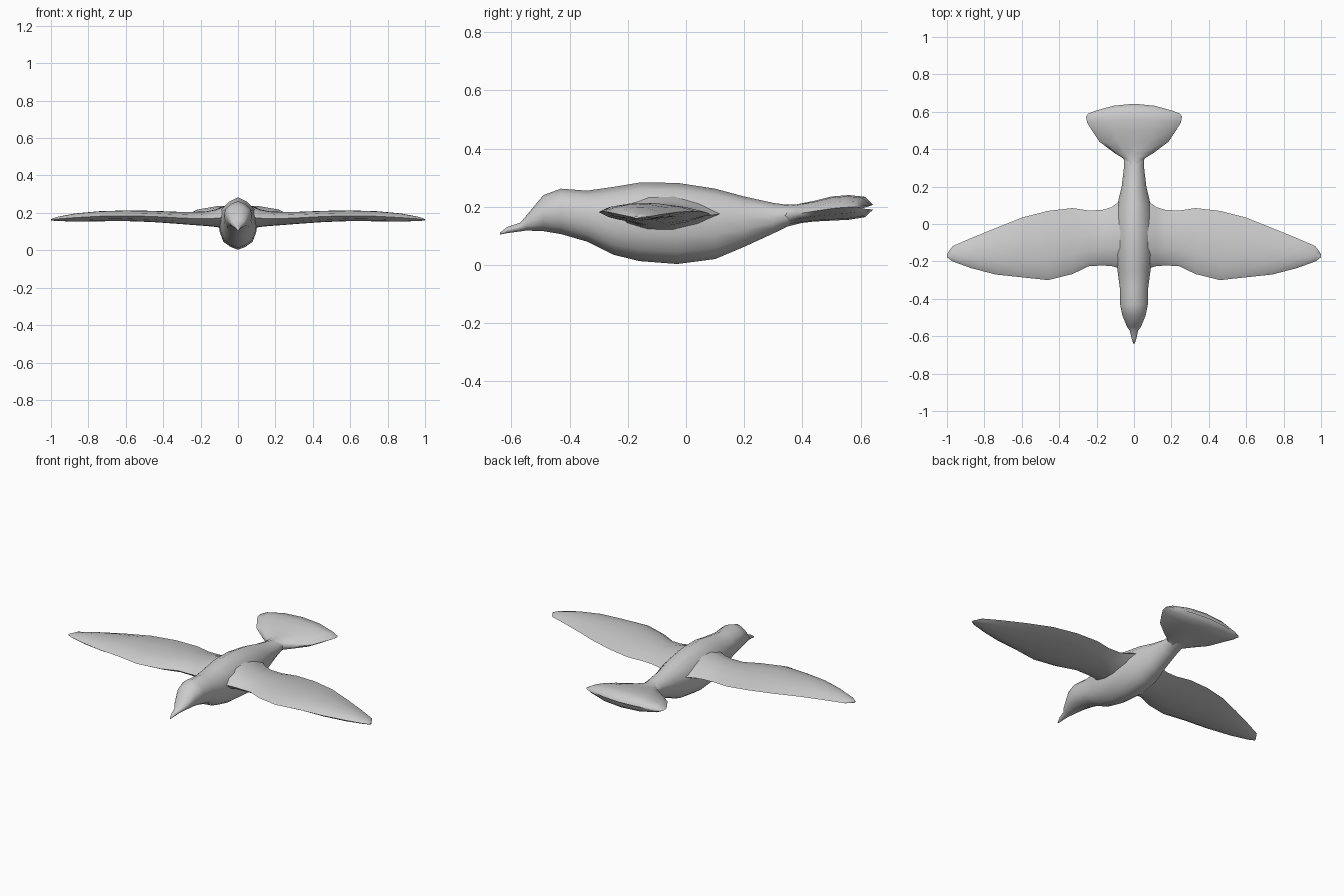
import bpy, bmesh

grey = bpy.data.materials.new("plain grey")
grey.diffuse_color = (0.6, 0.6, 0.6, 1)


def loft(name, rings, mirror=False):
    """Skin a list of equal-length point rings and cap both ends."""
    bm = bmesh.new()
    loops = [[bm.verts.new(p) for p in ring] for ring in rings]
    n = len(loops[0])
    for a, b in zip(loops, loops[1:]):
        for i in range(n):
            j = (i + 1) % n
            bm.faces.new((a[i], a[j], b[j], b[i]))
    bm.faces.new(loops[0])
    bm.faces.new(loops[-1])
    if mirror:
        geo = bmesh.ops.duplicate(bm, geom=bm.verts[:] + bm.edges[:] + bm.faces[:])
        for v in geo["geom"]:
            if isinstance(v, bmesh.types.BMVert):
                v.co.x *= -1
    bmesh.ops.recalc_face_normals(bm, faces=bm.faces[:])
    mesh = bpy.data.meshes.new(name)
    bm.to_mesh(mesh)
    bm.free()
    mesh.materials.append(grey)
    obj = bpy.data.objects.new(name, mesh)
    bpy.context.collection.objects.link(obj)
    bpy.ops.object.select_all(action='DESELECT')
    obj.select_set(True)
    bpy.context.view_layer.objects.active = obj
    bpy.ops.object.shade_smooth_by_angle(angle=1.0)
    return obj


# Body with head and beak: y, top, bottom, half width
body = [(-.64, .110, .104, .004), (-.615, .130, .109, .012), (-.57, .145, .115, .022),
        (-.55, .168, .118, .037), (-.49, .240, .116, .062), (-.43, .262, .106, .074),
        (-.34, .255, .080, .076), (-.25, .268, .035, .088), (-.16, .283, .013, .100),
        (-.03, .282, .003, .104), (.10, .262, .020, .090), (.20, .235, .062, .066),
        (.30, .213, .108, .054), (.35, .206, .132, .054), (.42, .205, .150, .045)]
half = [(0, 1), (.5, .91), (.88, .76), (1, .56), (.95, .35), (.75, .15), (.36, .05)]
section = half + [(0, 0)] + [(-x, z) for x, z in half[:0:-1]]
loft("body", [[(u * w, y, b + v * (t - b)) for u, v in section] for y, t, b, w in body])

# Lens-shaped cross-section shared by wings and tail
lens = [(-1, 0), (-.82, .55), (-.4, .95), (.1, 1), (.6, .6), (1, 0),
        (.6, -.6), (.1, -1), (-.4, -.95), (-.82, -.55)]

# Wings: x, leading y, trailing y, top, bottom
wing = [(.03, -.24, .14, .245, .110), (.085, -.235, .115, .232, .118), (.12, -.225, .09, .218, .125),
        (.17, -.222, .075, .208, .130), (.24, -.225, .072, .205, .135), (.33, -.268, .085, .206, .142),
        (.46, -.300, .070, .211, .151), (.60, -.285, .034, .213, .156), (.74, -.270, -.022, .209, .155),
        (.87, -.236, -.075, .197, .153), (.97, -.200, -.118, .178, .157), (1.0, -.178, -.162, .167, .159)]
loft("wings", [[(x, (f + k) / 2 + u * (k - f) / 2, (t + b) / 2 + v * (t - b) / 2)
                for u, v in lens] for x, f, k, t, b in wing], mirror=True)

# Fan tail: y, half width, top, bottom, backward sweep of the edge
fan = [(.30, .045, .208, .125, 0), (.35, .056, .207, .135, 0), (.38, .105, .208, .142, 0),
       (.44, .185, .220, .149, 0), (.50, .225, .235, .152, 0), (.56, .250, .240, .155, .3),
       (.615, .257, .234, .164, .6), (.643, .245, .206, .190, .88)]
oval = [(-1, 0), (-.85, .5), (-.45, .9), (0, 1), (.45, .9), (.85, .5),
        (1, 0), (.85, -.5), (.45, -.9), (0, -1), (-.45, -.9), (-.85, -.5)]
loft("tail", [[(u * w, y - s * (u * w) ** 2, (t + b) / 2 + v * (t - b) / 2)
               for u, v in oval] for y, w, t, b, s in fan])
